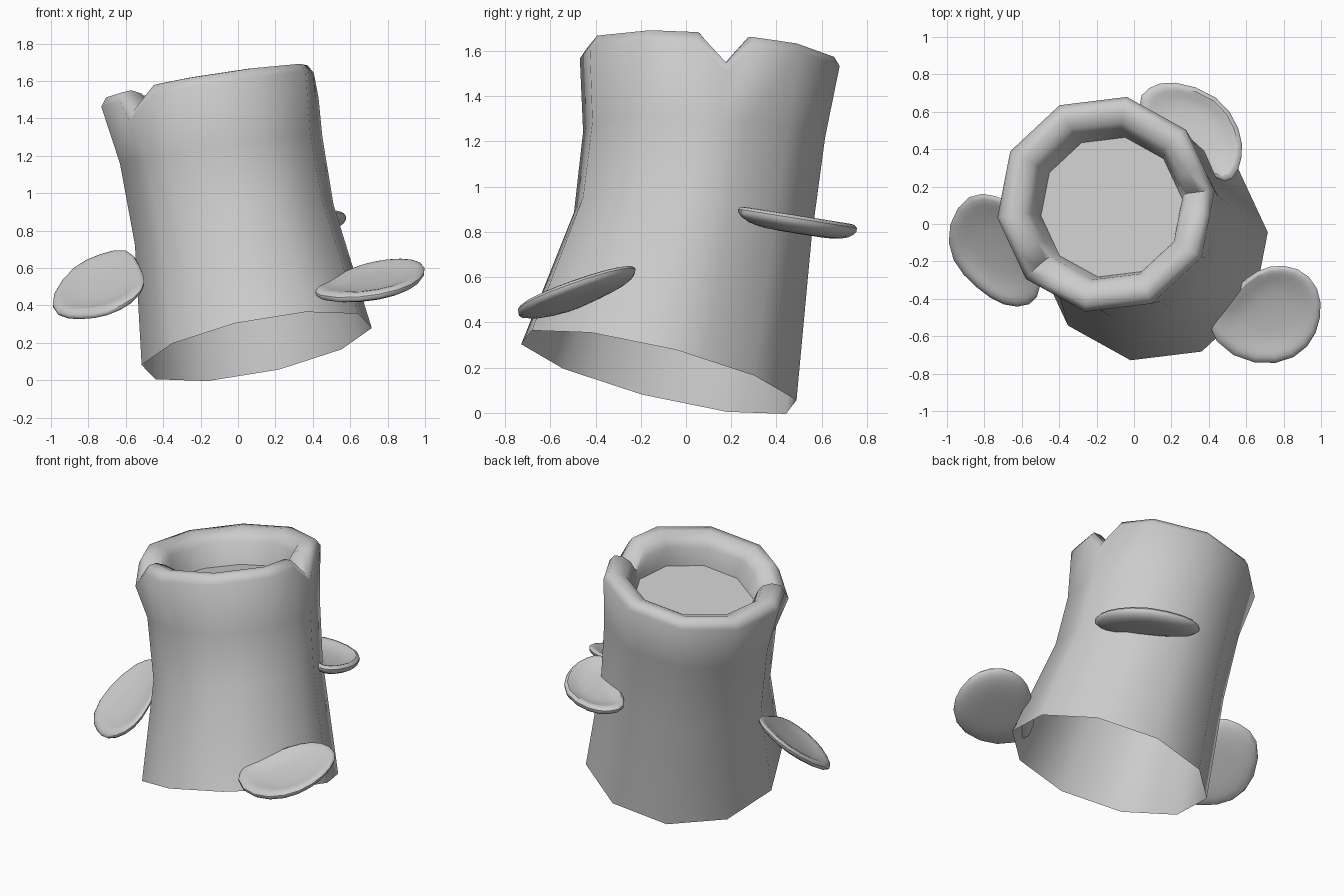
import bpy, bmesh, math

cube = bpy.data.objects.get("Cube")
if cube:
    bpy.data.objects.remove(cube)

SIDES = 10
PHASE = math.radians(7)


def flat_material(name, value):
    mat = bpy.data.materials.new(name)
    mat.use_nodes = True
    colour = (value, value, value, 1)
    mat.diffuse_color = colour
    shader = mat.node_tree.nodes["Principled BSDF"]
    shader.inputs["Base Color"].default_value = colour
    shader.inputs["Roughness"].default_value = 0.8
    return mat


grey = flat_material("plain grey", 0.6)


def finish(name, bm, angle, subdivide=False):
    bmesh.ops.recalc_face_normals(bm, faces=bm.faces)
    mesh = bpy.data.meshes.new(name)
    bm.to_mesh(mesh)
    bm.free()
    mesh.materials.append(grey)
    obj = bpy.data.objects.new(name, mesh)
    bpy.context.collection.objects.link(obj)
    if subdivide:
        obj.modifiers.new("rounding", "SUBSURF").levels = 1
        obj.modifiers["rounding"].render_levels = 1
    bpy.ops.object.select_all(action="DESELECT")
    obj.select_set(True)
    bpy.context.view_layer.objects.active = obj
    bpy.ops.object.shade_smooth_by_angle(angle=math.radians(angle))
    return obj


def bridge(bm, lower, upper):
    n = len(lower)
    for i in range(n):
        j = (i + 1) % n
        bm.faces.new((lower[i], lower[j], upper[j], upper[i]))


# Corner numbers round the trunk; fractions are the shoulders of the two notches
corners = [0, .37, 1, 2, 3, 4, 5, 5.63, 6, 6.37, 7, 8, 9, 9.63]
notches = {0: .13, 6: .12}


def trunk_ring(bm, x, y, z, radius, slope_x, slope_y, notch=0):
    ring = []
    for c in corners:
        low, t = int(c), c % 1
        a0 = PHASE + math.tau * low / SIDES
        a1 = a0 + math.tau / SIDES
        dx = radius * (math.cos(a0) * (1 - t) + math.cos(a1) * t)
        dy = radius * (math.sin(a0) * (1 - t) + math.sin(a1) * t)
        dip = notch * notches.get(c, 0)
        ring.append(bm.verts.new((x + dx, y + dy, z + slope_x * dx + slope_y * dy - dip)))
    return ring


# Leaning hollow trunk, open below, with a rounded notched rim
bm = bmesh.new()
profile = [
    (.10, -.12, .18, .62, .19, -.24, 0),
    (-.02, .03, .83, .535, .22, -.15, 0),
    (-.09, .08, 1.23, .545, .14, -.05, 0),
    (-.15, .105, 1.55, .585, .16, -.06, 1),
    (-.155, .11, 1.595, .555, .16, -.07, 1),
    (-.155, .11, 1.6, .5, .16, -.07, 1),
    (-.15, .11, 1.575, .44, .16, -.07, .9),
    (-.145, .105, 1.53, .41, .16, -.07, .5),
    (-.12, .09, 1.4, .38, .17, -.1, 0),
]
rings = [trunk_ring(bm, *p) for p in profile]
for lower, upper in zip(rings, rings[1:]):
    bridge(bm, lower, upper)
finish("trunk", bm, 60)

# Sunken cut-wood floor
bm = bmesh.new()
bm.faces.new(trunk_ring(bm, *profile[-1]))
finish("trunk_floor", bm, 30)


# Shelf fungus: dished cap with a curled rim, given by its plan outline and tilt
def shelf_fungus(name, outline, z, slope_x, slope_y, curl):
    bm = bmesh.new()
    n = len(outline)
    cx = sum(p[0] for p in outline) / n
    cy = sum(p[1] for p in outline) / n

    def ring(scale, lift):
        return [bm.verts.new((cx + (px - cx) * scale, cy + (py - cy) * scale,
                              z + lift + scale * (slope_x * (px - cx) + slope_y * (py - cy))))
                for px, py in outline]

    layers = [ring(.4, -.04), ring(.75, -.035), ring(1, curl - .035),
              ring(1.05, curl), ring(.93, curl + .02), ring(.75, .02), ring(.4, 0)]
    for lower, upper in zip(layers, layers[1:]):
        bridge(bm, lower, upper)
    bm.faces.new(layers[0])
    bm.faces.new(layers[-1])
    finish(name, bm, 60, subdivide=True)


shelf_fungus("left_shelf_fungus",
             [(.36, -.53), (.52, -.72), (.77, -.76), (.94, -.66), (1, -.5), (.99, -.34),
              (.88, -.23), (.72, -.22), (.6, -.29), (.5, -.4)], .53, .14, .33, .02)
shelf_fungus("right_shelf_fungus",
             [(-1, 0), (-.98, -.2), (-.84, -.34), (-.7, -.44), (-.55, -.44), (-.49, -.34),
              (-.53, -.15), (-.58, .08), (-.74, .15), (-.88, .17)], .49, .5, .55, .02)
shelf_fungus("back_shelf_fungus",
             [(0, .64), (.08, .73), (.2, .77), (.46, .69), (.57, .5), (.58, .36),
              (.53, .23), (.44, .23), (.3, .38), (.15, .5)], .83, 0, -.16, .03)
